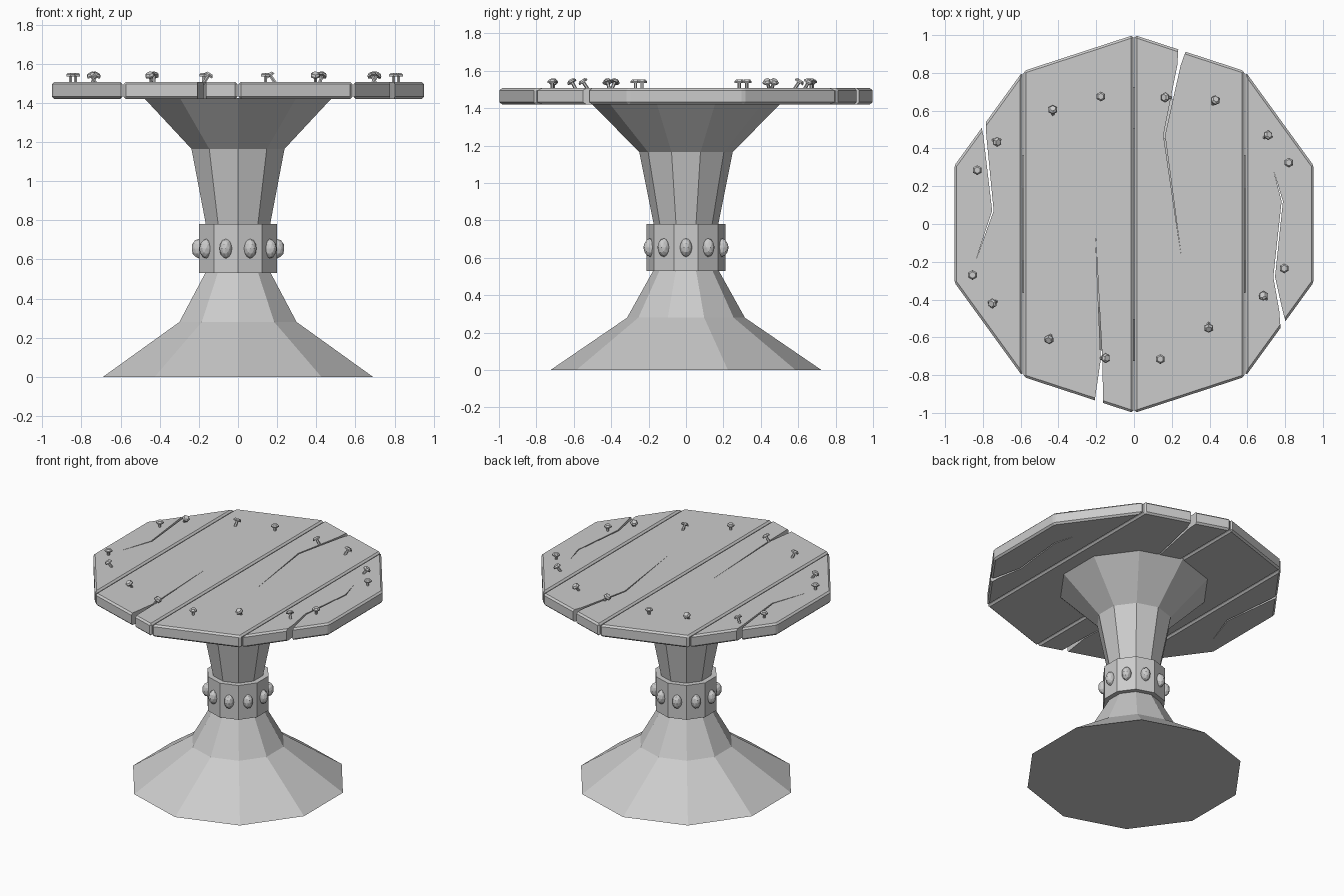
import bpy, bmesh
from math import sin, cos, pi, radians
from mathutils import Vector, Matrix

if "Cube" in bpy.data.objects:
    bpy.data.objects.remove(bpy.data.objects["Cube"])


def add_object(name, bm):
    bmesh.ops.recalc_face_normals(bm, faces=bm.faces)
    mesh = bpy.data.meshes.new(name)
    bm.to_mesh(mesh)
    bm.free()
    obj = bpy.data.objects.new(name, mesh)
    bpy.context.collection.objects.link(obj)
    return obj


def prism(name, pts, z0, z1, bevel=0.0):
    bm = bmesh.new()
    face = bm.faces.new([bm.verts.new((x, y, z0)) for x, y in pts])
    ext = bmesh.ops.extrude_face_region(bm, geom=[face])
    verts = [g for g in ext["geom"] if isinstance(g, bmesh.types.BMVert)]
    bmesh.ops.translate(bm, verts=verts, vec=(0, 0, z1 - z0))
    bmesh.ops.recalc_face_normals(bm, faces=bm.faces)
    if bevel:
        bmesh.ops.bevel(bm, geom=bm.edges[:], offset=bevel, segments=1,
                        affect='EDGES', profile=0.5)
    return add_object(name, bm)


def lathe(name, profile, sides=10):
    """Faceted solid of revolution with a corner on the y axis."""
    bm = bmesh.new()
    rings = [[bm.verts.new((r * sin(2 * pi * i / sides), r * cos(2 * pi * i / sides), z))
              for i in range(sides)] for r, z in profile]
    for a, b in zip(rings, rings[1:]):
        for i in range(sides):
            j = (i + 1) % sides
            bm.faces.new((a[i], a[j], b[j], b[i]))
    bm.faces.new(rings[0])
    bm.faces.new(rings[-1])
    return add_object(name, bm)


def cut_crack(plank, path, widths):
    """Cut a tapering split through a plank; the path ends in a point."""
    left = [(x - w / 2, y) for (x, y), w in zip(path, widths)]
    right = [(x + w / 2, y) for (x, y), w in zip(path, widths)]
    cutter = prism("crack_cutter", left + [path[-1]] + right[::-1], 1.3, 1.6)
    cutter.hide_render = True
    mod = plank.modifiers.new("crack", 'BOOLEAN')
    mod.operation = 'DIFFERENCE'
    mod.solver = 'EXACT'
    mod.object = cutter
    bpy.context.view_layer.objects.active = plank
    bpy.ops.object.modifier_apply(modifier=mod.name)
    bpy.data.objects.remove(cutter, do_unlink=True)


# Pedestal and collar
lathe("pedestal", [(0.725, 0), (0.315, 0.28), (0.165, 0.55), (0.165, 0.74),
                   (0.25, 1.165), (0.505, 1.425)])
lathe("collar", [(0.21, 0.53), (0.21, 0.78)])

# Studs on the collar faces
bm = bmesh.new()
for i in range(10):
    m = (Matrix.Rotation(radians(36 * i), 4, 'Z') @ Matrix.Translation((0.2, 0, 0.655))
         @ Matrix.Diagonal((0.038, 0.033, 0.05, 1)))
    bmesh.ops.create_icosphere(bm, subdivisions=2, radius=1, matrix=m)
add_object("collar_studs", bm)

# Table top: four planks forming a decagon
Z0, Z1, GAP = 1.42, 1.508, 0.003
inner = [(GAP, -1), (0.588 - GAP, -0.81), (0.588 - GAP, 0.81), (GAP, 1)]
outer = [(0.588 + GAP, -0.805), (0.951, -0.309), (0.951, 0.309), (0.588 + GAP, 0.805)]
planks = {}
for side, s in (("left", -1), ("right", 1)):
    for part, pts in (("inner", inner), ("outer", outer)):
        name = f"{side}_{part}_plank"
        planks[name] = prism(name, [(s * x, y) for x, y in pts], Z0, Z1, 0.012)

# Splits in the planks
cut_crack(planks["left_outer_plank"],
          [(-0.806, 0.6), (-0.79, 0.47), (-0.747, 0.07), (-0.84, -0.2)], (0.04, 0.016, 0.008))
cut_crack(planks["left_inner_plank"],
          [(-0.19, -1.0), (-0.172, -0.72), (-0.205, -0.03)], (0.055, 0.009))
cut_crack(planks["right_inner_plank"],
          [(0.272, 1.0), (0.238, 0.84), (0.16, 0.47), (0.25, -0.17)], (0.065, 0.018, 0.008))
cut_crack(planks["right_outer_plank"],
          [(0.802, -0.6), (0.778, -0.46), (0.742, -0.28), (0.785, 0.12), (0.74, 0.28)],
          (0.045, 0.018, 0.009, 0.007))

# Nails: head x, y and the offset from head to foot
nails = [(-0.43, 0.605, 0, -0.03), (-0.175, 0.675, 0, 0), (0.165, 0.67, 0.03, 0),
         (0.43, 0.655, -0.015, -0.025), (0.71, 0.47, -0.025, -0.015), (0.82, 0.325, 0, 0),
         (0.795, -0.235, 0, 0), (0.685, -0.38, 0.02, -0.02), (0.395, -0.55, 0, 0.03),
         (0.14, -0.715, 0, 0), (-0.15, -0.71, -0.03, 0), (-0.45, -0.61, 0.01, 0.025),
         (-0.75, -0.42, 0.025, 0.012), (-0.855, -0.27, 0, 0), (-0.83, 0.285, 0, 0),
         (-0.725, 0.435, -0.025, 0.012)]
for n, (x, y, dx, dy) in enumerate(nails):
    head, foot = Vector((x, y, 1.54)), Vector((x + dx, y + dy, 1.495))
    axis = head - foot
    rot = Vector((0, 0, 1)).rotation_difference(axis).to_matrix().to_4x4()
    bm = bmesh.new()
    for r1, r2, depth, centre in ((0.009, 0.009, axis.length, (head + foot) / 2),
                                  (0.026, 0.026, 0.008, head),
                                  (0.026, 0.017, 0.01, head + axis.normalized() * 0.009)):
        bmesh.ops.create_cone(bm, cap_ends=True, segments=6, radius1=r1, radius2=r2,
                              depth=depth, matrix=Matrix.Translation(centre) @ rot)
    add_object(f"nail_{n + 1}", bm)
